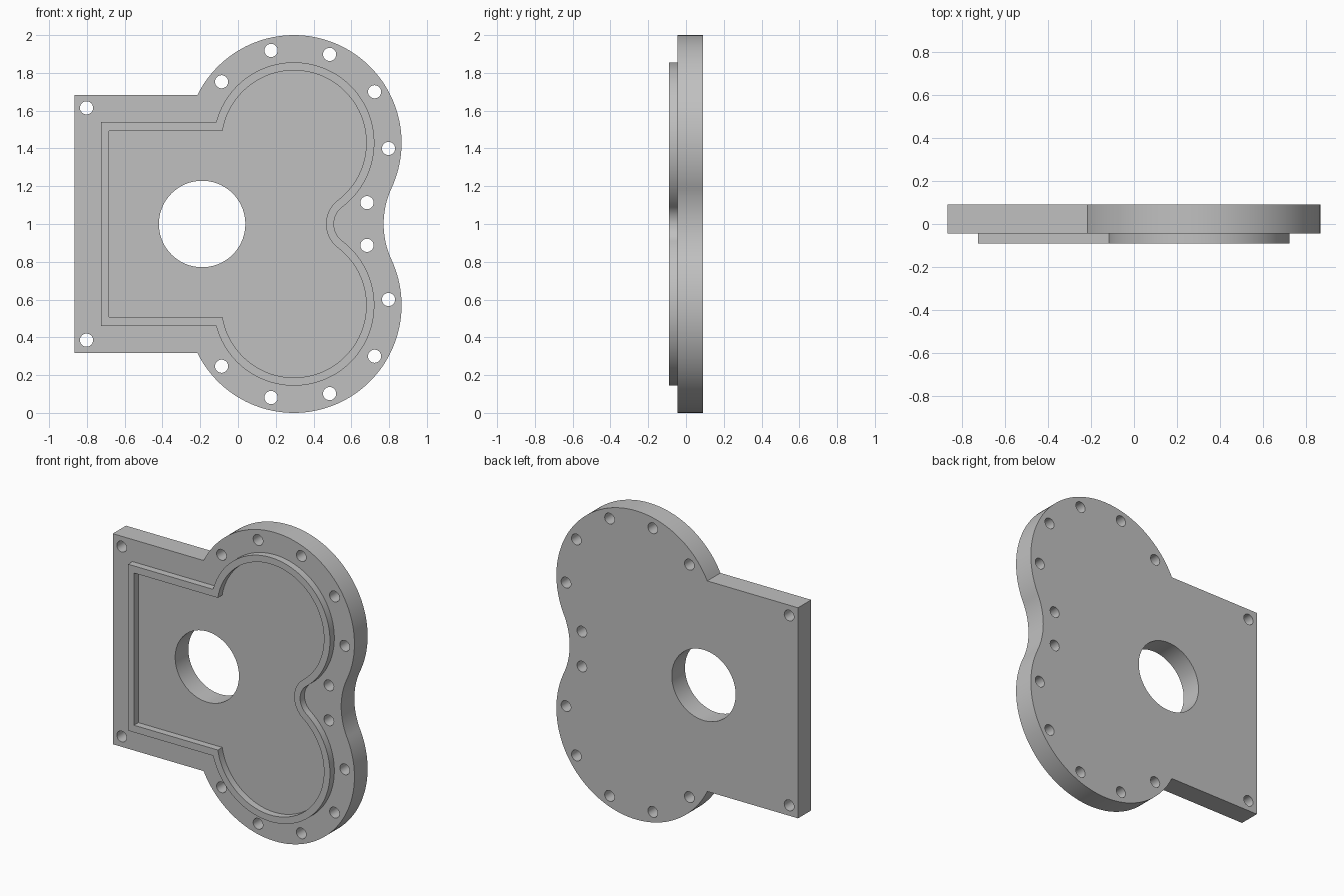
import bpy, bmesh
from math import pi, sin, cos, asin, atan2, hypot

cube = bpy.data.objects.get("Cube")
if cube:
    bpy.data.objects.remove(cube, do_unlink=True)

MID_Z = 1.0                      # height of the mirror line
LOBE_X, LOBE_Z = 0.296, 0.43     # lobe centre, relative to the mirror line

grey = bpy.data.materials.new("light_grey")
grey.use_nodes = True
colour = (0.53, 0.53, 0.53, 1)
grey.diffuse_color = colour
grey.node_tree.nodes["Principled BSDF"].inputs["Base Color"].default_value = colour


def arc(cx, cy, r, a0, a1, n):
    return [(cx + r * cos(a0 + (a1 - a0) * i / n),
             cy + r * sin(a0 + (a1 - a0) * i / n)) for i in range(n + 1)]


def circle(cx, cy, r, n):
    return arc(cx, cy, r, 0, 2 * pi, n)[:-1]


def lobed_outline(left, half, radius, neck):
    """Box joined to two round lobes, with a tangent concave neck between them."""
    d = neck - LOBE_X
    r = (d * d + LOBE_Z ** 2 - radius ** 2) / (2 * (radius - d))
    join = pi - asin((half - LOBE_Z) / radius)
    touch = atan2(-LOBE_Z, d + r)
    upper = [(left, half)]
    upper += arc(LOBE_X, LOBE_Z, radius, join, touch, 72)
    upper += arc(neck + r, 0, r, pi + touch, pi, 16)[1:]
    return upper + [(x, -y) for x, y in reversed(upper[:-1])]


def extruded(name, loops, front, back):
    """Flat filled profile, inner loops cut as holes, extruded along y."""
    curve = bpy.data.curves.new(name, "CURVE")
    curve.dimensions = "2D"
    curve.fill_mode = "BOTH"
    curve.extrude = (back - front) / 2
    for loop in loops:
        spline = curve.splines.new("POLY")
        spline.points.add(len(loop) - 1)
        for point, (x, y) in zip(spline.points, loop):
            point.co = (x, y, 0, 1)
        spline.use_cyclic_u = True
    obj = bpy.data.objects.new(name, curve)
    bpy.context.collection.objects.link(obj)
    obj.location = (0, (front + back) / 2, MID_Z)
    obj.rotation_euler = (pi / 2, 0, 0)
    bpy.ops.object.select_all(action="DESELECT")
    obj.select_set(True)
    bpy.context.view_layer.objects.active = obj
    bpy.ops.object.convert(target="MESH")
    obj = bpy.context.view_layer.objects.active
    bm = bmesh.new()
    bm.from_mesh(obj.data)
    bmesh.ops.remove_doubles(bm, verts=bm.verts, dist=0.0002)
    bmesh.ops.recalc_face_normals(bm, faces=bm.faces)
    bm.to_mesh(obj.data)
    bm.free()
    obj.data.materials.clear()
    obj.data.materials.append(grey)
    bpy.ops.object.shade_smooth_by_angle(angle=pi / 6)
    return obj


# Cover plate with the large bore and mirrored bolt holes
bolts = [(-0.802, 0.615), (-0.087, 0.753), (0.175, 0.919), (0.485, 0.898),
         (0.723, 0.70), (0.797, 0.40), (0.683, 0.113)]
plate_loops = [lobed_outline(-0.866, 0.682, 0.57, 0.771),
               circle(-0.19, 0, 0.229, 72)]
for x, y in bolts:
    for side in (1, -1):
        plate_loops.append(circle(x, side * y, 0.035, 24))
extruded("cover_plate", plate_loops, -0.045, 0.09)

# Raised locating rim on the front
extruded("locating_rim", [lobed_outline(-0.725, 0.539, 0.426, 0.508),
                          lobed_outline(-0.682, 0.493, 0.383, 0.466)],
         -0.09, -0.045)
